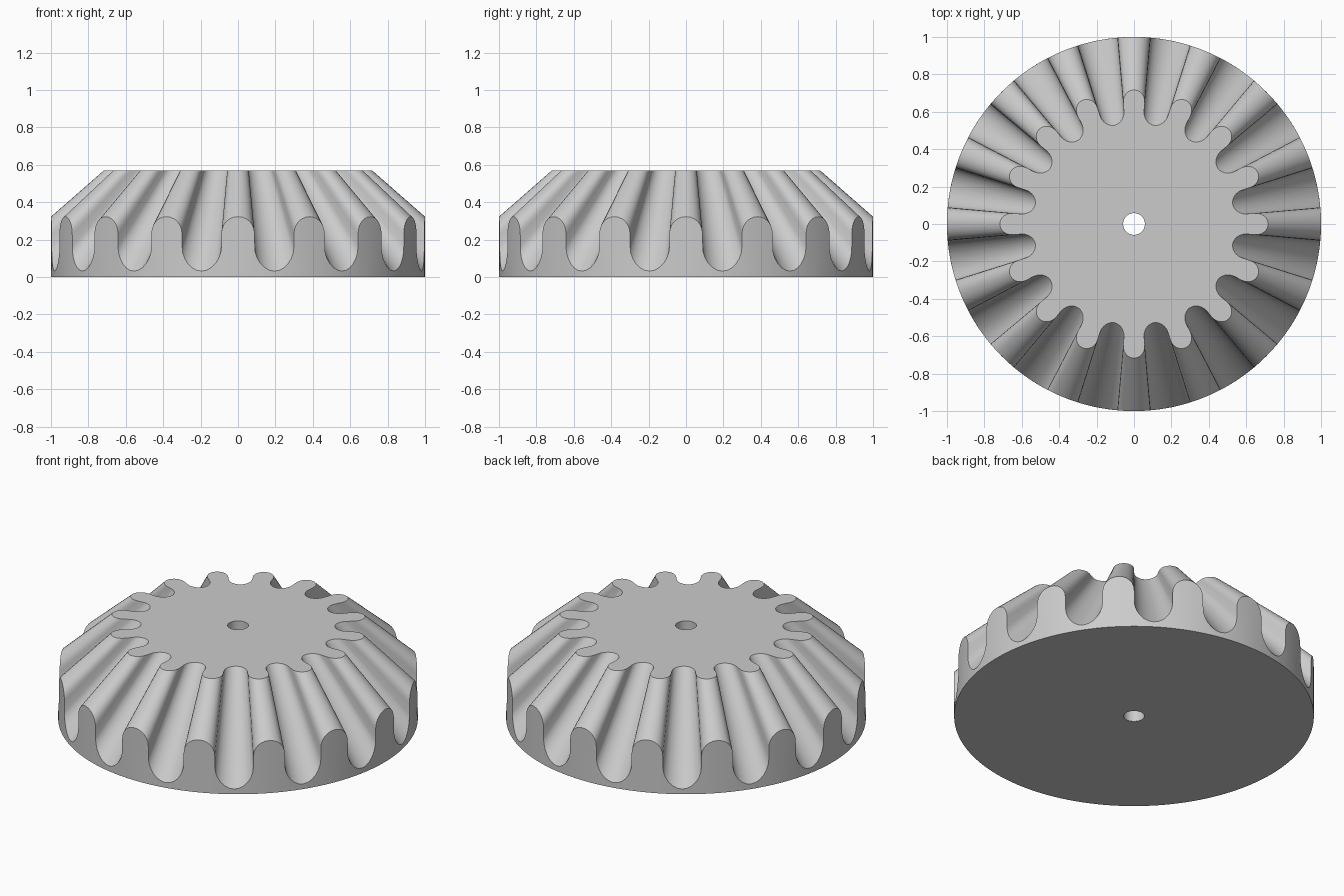
import bpy, bmesh, math

if "Cube" in bpy.data.objects:
    bpy.data.objects.remove(bpy.data.objects["Cube"])

TEETH = 16
STEPS = 12                 # points along each rounded tip or root
PITCH = 2 * math.pi / TEETH
TIP_HALF = 0.089           # angular half width of a tooth
ROOT_HALF = PITCH / 2 - TIP_HALF
TOP_Z, APEX_Z = 0.57, 1.197
BORE = 0.058

# Tooth outline on the top face, as (angle, radius)
outline = []
for k in range(TEETH):
    mid = k * PITCH
    for i in range(STEPS + 1):          # rounded tip
        a = math.pi * (i / STEPS - 0.5)
        outline.append((mid + TIP_HALF * math.sin(a), 0.647 + 0.07 * math.cos(a)))
    for i in range(STEPS + 1):          # rounded root
        a = math.pi * i / STEPS
        outline.append((mid + PITCH / 2 - ROOT_HALF * math.cos(a),
                        0.605 - 0.067 * math.sin(a)))
count = len(outline)

bm = bmesh.new()


def ring(points):
    return [bm.verts.new((r * math.cos(t), r * math.sin(t), z)) for t, r, z in points]


def bridge(a, b):
    for i in range(count):
        j = (i + 1) % count
        bm.faces.new((a[i], a[j], b[j], b[i]))


even = [2 * math.pi * i / count - TIP_HALF for i in range(count)]
bore_top = ring([(t, BORE, TOP_Z) for t in even])
crown = ring([(t, r, TOP_Z) for t, r in outline])
# Every tooth line runs from the apex of the pitch cone to the outer cylinder
rim = ring([(t, 1.0, APEX_Z - (APEX_Z - TOP_Z) / r) for t, r in outline])
base = ring([(t, 1.0, 0.0) for t in even])
bore_base = ring([(t, BORE, 0.0) for t in even])

loops = [bore_top, crown, rim, base, bore_base]
for a, b in zip(loops, loops[1:] + loops[:1]):
    bridge(a, b)
bmesh.ops.recalc_face_normals(bm, faces=bm.faces[:])

mesh = bpy.data.meshes.new("bevel_gear")
bm.to_mesh(mesh)
bm.free()
gear = bpy.data.objects.new("bevel_gear", mesh)
bpy.context.collection.objects.link(gear)

# Plain grey metal
grey = bpy.data.materials.new("grey")
grey.diffuse_color = (0.6, 0.6, 0.6, 1.0)
grey.use_nodes = True
grey.node_tree.nodes["Principled BSDF"].inputs["Base Color"].default_value = grey.diffuse_color
mesh.materials.append(grey)

bpy.context.view_layer.objects.active = gear
gear.select_set(True)
bpy.ops.object.shade_smooth_by_angle(angle=math.radians(30))
